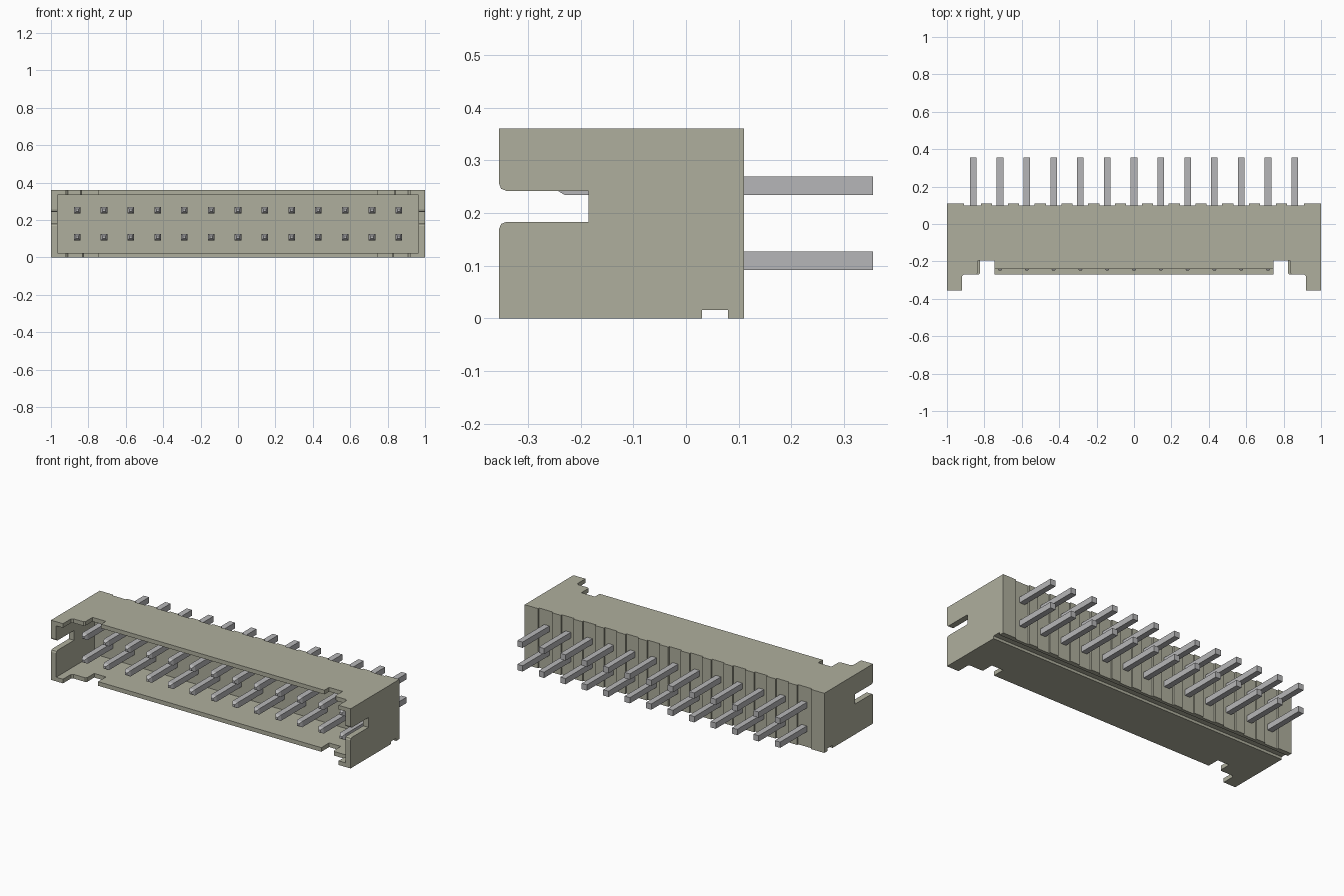
import bpy
import bmesh
from mathutils import Vector

cube = bpy.data.objects.get("Cube")
if cube:
    bpy.data.objects.remove(cube, do_unlink=True)


def make_material(name, color):
    mat = bpy.data.materials.new(name)
    mat.use_nodes = True
    mat.diffuse_color = color
    bsdf = next(n for n in mat.node_tree.nodes if n.type == 'BSDF_PRINCIPLED')
    bsdf.inputs["Base Color"].default_value = color
    bsdf.inputs["Roughness"].default_value = 0.6
    return mat


BODY = make_material("ivory plastic", (0.43, 0.43, 0.34, 1))
METAL = make_material("pin metal", (0.47, 0.47, 0.48, 1))


def finish(name, bm, mat):
    bmesh.ops.recalc_face_normals(bm, faces=bm.faces)
    mesh = bpy.data.meshes.new(name)
    bm.to_mesh(mesh)
    bm.free()
    mesh.materials.append(mat)
    obj = bpy.data.objects.new(name, mesh)
    bpy.context.collection.objects.link(obj)
    return obj


def prism(name, points, axis, start, end, mat=BODY):
    """Extrude a 2D outline: (y, z) along x, or (x, y) along z."""
    bm = bmesh.new()
    if axis == 'X':
        verts = [bm.verts.new((start, a, b)) for a, b in points]
        step = Vector((end - start, 0, 0))
    else:
        verts = [bm.verts.new((a, b, start)) for a, b in points]
        step = Vector((0, 0, end - start))
    face = bm.faces.new(verts)
    ext = bmesh.ops.extrude_face_region(bm, geom=[face], use_keep_orig=True)
    moved = [g for g in ext["geom"] if isinstance(g, bmesh.types.BMVert)]
    bmesh.ops.translate(bm, verts=moved, vec=step)
    return finish(name, bm, mat)


# Main dimensions
HEIGHT, FRONT, BACK = 0.36, -0.355, 0.11
FLOOR, RECESS = 0.01, 0.10         # cavity floor and grooved rear face
INNER = 0.965                      # inner face of the end walls
PITCH, COUNT = 0.1433, 13
WALL = 0.025
pin_x = [(i - (COUNT - 1) / 2) * PITCH for i in range(COUNT)]

# End walls with the open latch slot, rounded lips and underside groove
end_profile = [
    (FRONT, 0), (0.03, 0), (0.03, 0.016), (0.08, 0.016), (0.08, 0),
    (RECESS, 0), (RECESS, HEIGHT), (FRONT, HEIGHT),
    (FRONT, 0.256), (-0.351, 0.246), (-0.341, 0.242),
    (-0.185, 0.242), (-0.185, 0.183),
    (-0.341, 0.183), (-0.351, 0.179), (FRONT, 0.169)]
prism("left_end_wall", end_profile, 'X', INNER, 1)
prism("right_end_wall", end_profile, 'X', -1, -INNER)

# Rear block carrying the pins, grooved underneath
prism("rear_block",
      [(FLOOR, 0), (0.03, 0), (0.03, 0.016), (0.08, 0.016), (0.08, 0),
       (RECESS, 0), (RECESS, HEIGHT), (FLOOR, HEIGHT)],
      'X', -INNER, INNER)


# Top and bottom walls with stepped ends and two notches each
def wall(name, z0, z1, lip, notch_x):
    half = [(INNER, FLOOR), (INNER, FRONT), (0.92, FRONT), (0.92, -0.28),
            (0.91, -0.27), (notch_x + 0.008, -0.27), (notch_x, -0.262),
            (notch_x, -0.195), (0.745, -0.195), (0.745, lip)]
    prism(name, half + [(-x, y) for x, y in reversed(half)], 'Z', z0, z1)


wall("top_wall", HEIGHT - WALL, HEIGHT, -0.24, 0.835)
wall("bottom_wall", 0, WALL, -0.27, 0.823)

# Rear ribs between the pin columns and wide ribs at both ends
rib_spans = [(a + PITCH / 2 - 0.03, a + PITCH / 2 + 0.03) for a in pin_x[:-1]]
rib_spans += [(-1, -0.91), (0.91, 1)]
for i, (x0, x1) in enumerate(rib_spans):
    prism(f"rear_rib_{i + 1}",
          [(x0, RECESS), (x1, RECESS), (x1, BACK), (x0, BACK)],
          'Z', 0, HEIGHT)


# Square pins with tapered front tips
def pin(name, x, z):
    bm = bmesh.new()
    rings = []
    for y, r in ((-0.248, 0.007), (-0.231, 0.0175), (0.355, 0.0175)):
        rings.append([bm.verts.new((x + sx * r, y, z + sz * r))
                      for sx, sz in ((-1, -1), (1, -1), (1, 1), (-1, 1))])
    for a, b in zip(rings, rings[1:]):
        for i in range(4):
            j = (i + 1) % 4
            bm.faces.new((a[i], a[j], b[j], b[i]))
    bm.faces.new(rings[0])
    bm.faces.new(rings[-1])
    finish(name, bm, METAL)


for row, z in (("lower", 0.109), ("upper", 0.252)):
    for i, x in enumerate(pin_x):
        pin(f"{row}_pin_{i + 1}", x, z)
